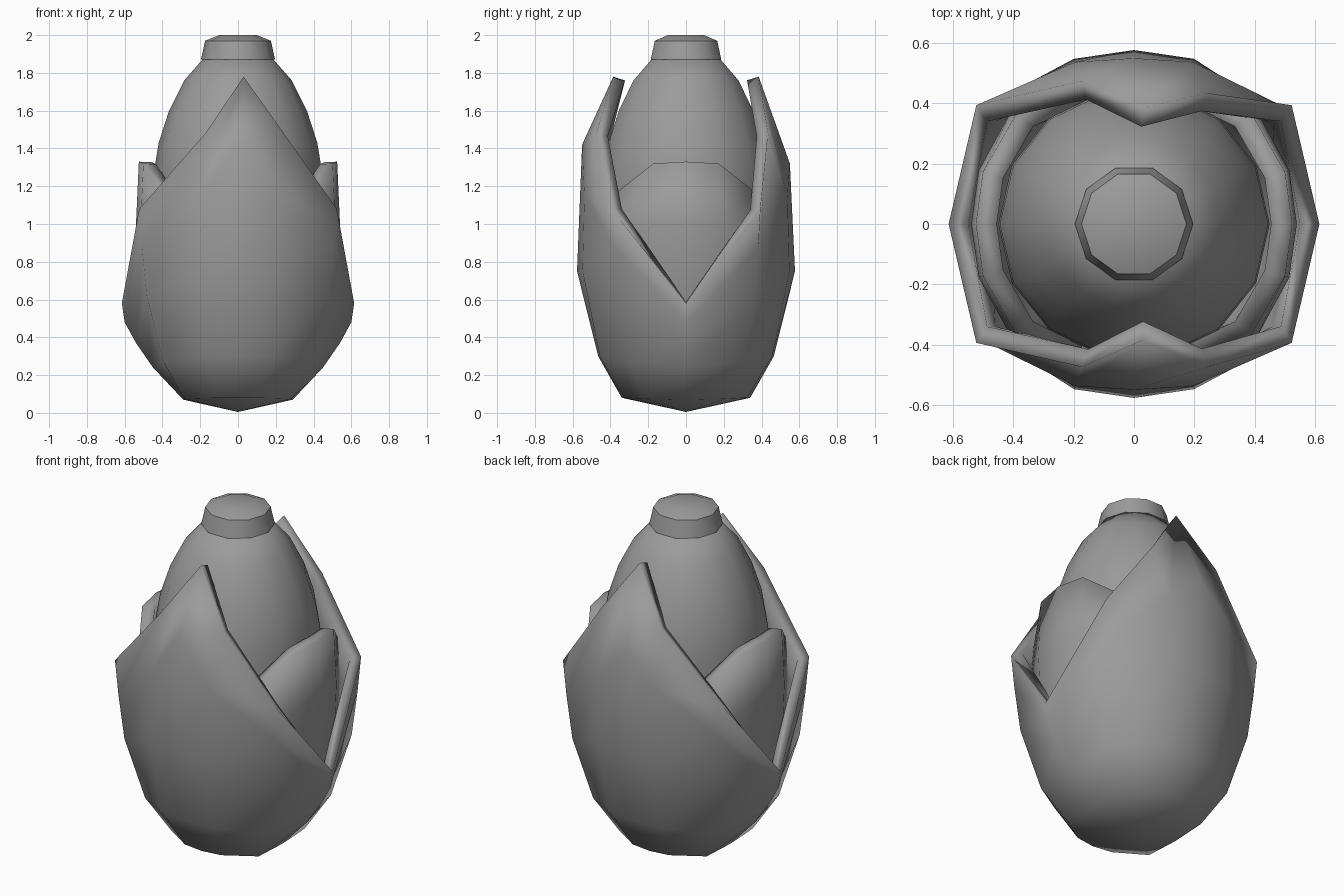
import bpy, math
from math import sin, cos, radians

if "Cube" in bpy.data.objects:
    bpy.data.objects.remove(bpy.data.objects["Cube"])

grey = bpy.data.materials.new("mid_grey")
grey.diffuse_color = (.33, .33, .33, 1)
grey.use_nodes = True
grey.node_tree.nodes["Principled BSDF"].inputs["Base Color"].default_value = grey.diffuse_color


def make(name, verts, faces, angle=50, thick=0):
    me = bpy.data.meshes.new(name)
    me.from_pydata(verts, [], faces)
    me.materials.append(grey)
    ob = bpy.data.objects.new(name, me)
    bpy.context.collection.objects.link(ob)
    bpy.ops.object.select_all(action='DESELECT')
    ob.select_set(True)
    bpy.context.view_layer.objects.active = ob
    bpy.ops.object.mode_set(mode='EDIT')
    bpy.ops.mesh.select_all(action='SELECT')
    bpy.ops.mesh.remove_doubles(threshold=0.0005)
    bpy.ops.mesh.normals_make_consistent(inside=False)
    bpy.ops.object.mode_set(mode='OBJECT')
    # open shells face outward before thickening inward
    if sum(p.normal.x * p.center.x + p.normal.y * p.center.y for p in me.polygons) < 0:
        me.flip_normals()
    bpy.ops.object.shade_smooth_by_angle(angle=radians(angle))
    if thick:
        m = ob.modifiers.new("thickness", 'SOLIDIFY')
        m.thickness, m.offset = thick, -1
    return ob


def lathe(name, profile, sides, angle=50):
    verts = [(r * cos(2 * math.pi * i / sides), r * sin(2 * math.pi * i / sides), z)
             for r, z in profile for i in range(sides)]
    faces = [(j * sides + i, j * sides + (i + 1) % sides,
              (j + 1) * sides + (i + 1) % sides, (j + 1) * sides + i)
             for j in range(len(profile) - 1) for i in range(sides)]
    n = len(verts)
    faces += [tuple(range(sides))[::-1], tuple(range(n - sides, n))]
    return make(name, verts, faces, angle)


def petal_grid(half, turn):
    """half: columns from centre to edge, each (angle, [(radius, z), ...])."""
    cols = [(-a, p) for a, p in half[:0:-1]] + half
    rows = len(half[0][1])
    verts = [(r * cos(radians(a + turn)), r * sin(radians(a + turn)), z)
             for a, prof in cols for r, z in prof]
    faces = [(c * rows + k, (c + 1) * rows + k, (c + 1) * rows + k + 1, c * rows + k + 1)
             for c in range(len(cols) - 1) for k in range(rows - 1)]
    return verts, faces


# egg-shaped core
lathe("bud_core", [(.18, .1), (.32, .25), (.41, .5), (.44, .8), (.45, 1.1), (.445, 1.28),
                   (.42, 1.43), (.365, 1.6), (.285, 1.76), (.18, 1.88)], 14)

# ten-sided cap
lathe("bud_cap", [(.196, 1.872), (.174, 1.97), (.1, 2.0)], 10, 40)

# large front and back petals, joined at the sides into one cup
verts, faces = [], []
for turn, zk in ((-90, 1.42), (90, 1.32)):
    v, f = petal_grid([
        (0, [(0, 0.005), (.34, .08), (.465, .3), (.577, .75), (.55, zk), (.385, 1.78)]),
        (20, [(0, 0.005), (.345, .08), (.485, .3), (.583, .75), (.572, 1.15), (.505, 1.48)]),
        (53, [(0, 0.005), (.355, .075), (.495, .27), (.605, .62), (.637, .88), (.655, 1.08)]),
        (90, [(0, 0.005), (.29, .07), (.45, .24), (.54, .37), (.60, .48), (.615, .58)]),
    ], turn)
    # tips lean slightly to the right, back right shoulder curls inward
    v = [(x + (.03 if abs(x) < .01 else .07 if x > 0 else 0),
          y - (.04 if x > .01 and y > 0 else 0), z) if z > 1.44 else (x, y, z)
         for x, y, z in v]
    n = len(verts)
    verts += v
    faces += [tuple(i + n for i in q) for q in f]
make("outer_petals", verts, faces, 60, .065)

# smaller inner petals on the sides
for name, turn in (("right_petal", 0), ("left_petal", 180)):
    v, f = petal_grid([
        (0, [(.22, .12), (.40, .3), (.53, .6), (.54, 1.0), (.525, 1.33)]),
        (19, [(.22, .12), (.41, .3), (.53, .6), (.545, 1.0), (.53, 1.32)]),
        (43, [(.22, .12), (.41, .3), (.53, .6), (.555, .9), (.535, 1.17)]),
        (66, [(.22, .12), (.40, .28), (.46, .4), (.50, .5), (.51, .65)]),
    ], turn)
    make(name, v, f, 60, .07)
